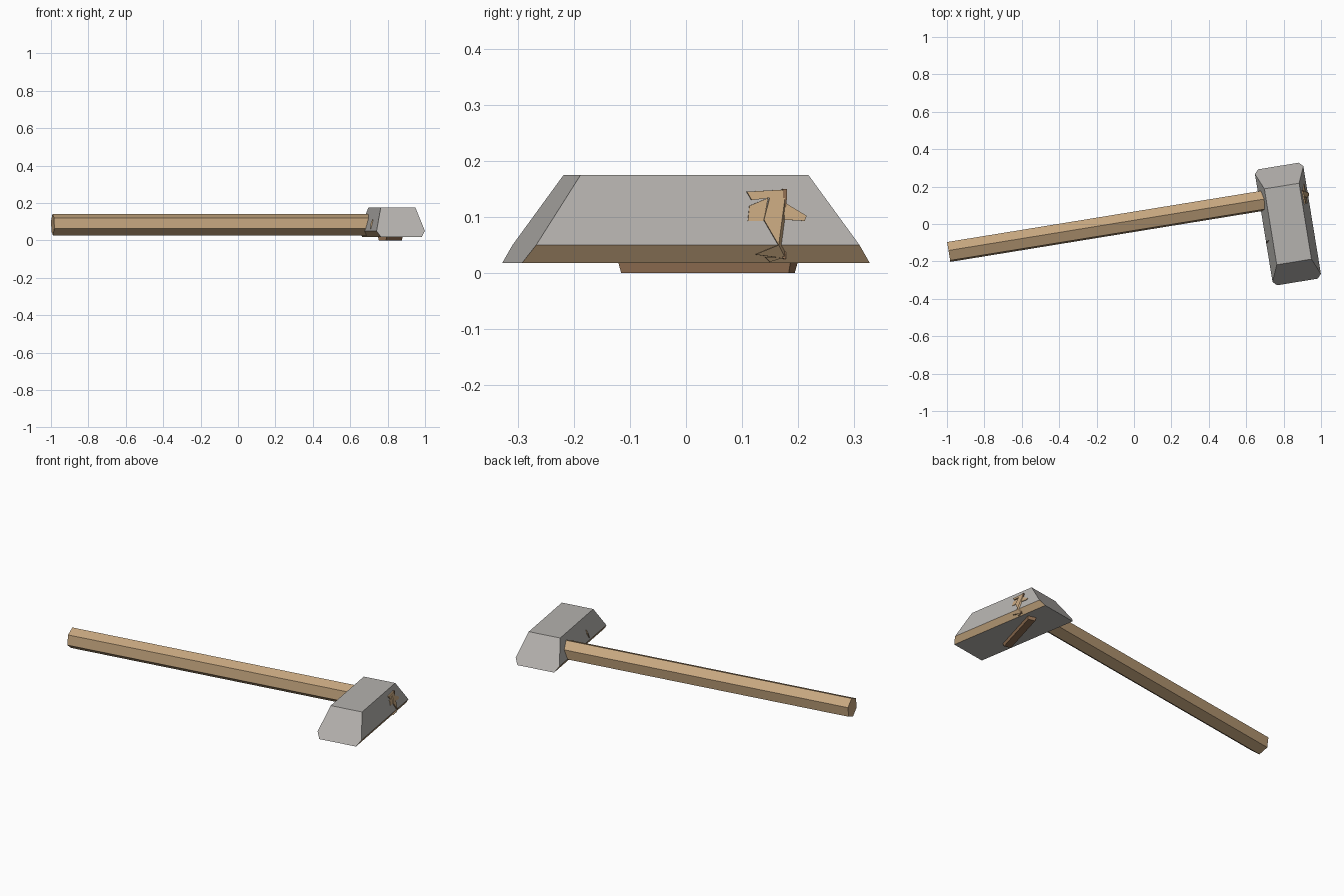
import bpy, bmesh, math
from mathutils import Matrix, Vector

cube = bpy.data.objects.get("Cube")
if cube:
    bpy.data.objects.remove(cube, do_unlink=True)


def material(name, rgb):
    m = bpy.data.materials.new(name)
    m.use_nodes = True
    m.diffuse_color = (*rgb, 1)
    m.node_tree.nodes["Principled BSDF"].inputs["Base Color"].default_value = (*rgb, 1)
    return m


STONE = material("stone grey", (0.46, 0.445, 0.425))
WOOD = material("tan wood", (0.56, 0.38, 0.21))
DARK = material("brown wood", (0.30, 0.17, 0.09))

# Tool frame: local x runs along the handle, local y along the head
FRAME = Matrix.Translation((0.823, 0, 0)) @ Matrix.Rotation(math.radians(9.25), 4, 'Z')


def loft(name, start, end, mats, rule=None):
    """Solid between two matching outlines, placed in the tool frame."""
    bm = bmesh.new()
    a = [bm.verts.new(p) for p in start]
    b = [bm.verts.new(p) for p in end]
    n = len(a)
    caps = [bm.faces.new(a), bm.faces.new(b[::-1])]
    for i in range(n):
        j = (i + 1) % n
        bm.faces.new((a[j], a[i], b[i], b[j]))
    bmesh.ops.recalc_face_normals(bm, faces=bm.faces)
    if rule:
        for f in bm.faces:
            f.material_index = rule(f)
    if n > 6:
        bmesh.ops.triangulate(bm, faces=caps)
    mesh = bpy.data.meshes.new(name)
    bm.to_mesh(mesh)
    bm.free()
    ob = bpy.data.objects.new(name, mesh)
    for m in mats:
        mesh.materials.append(m)
    bpy.context.collection.objects.link(ob)
    ob.matrix_world = FRAME
    return ob


# Head: six-sided bar with slanted ends, wooden band on the lower side faces
section = [(-0.094, 0.175), (0.094, 0.175), (0.131, 0.05),
           (0.11, 0.018), (-0.11, 0.018), (-0.131, 0.05)]


def end_reach(z):
    return 0.314 - 0.69 * (z - 0.018)


def is_band(f):
    c = f.calc_center_median()
    return int(abs(c.x) > 0.1 and c.z < 0.05)


loft("hammer_head",
     [(x, -end_reach(z), z) for x, z in section],
     [(x, end_reach(z), z) for x, z in section],
     [STONE, WOOD], is_band)

# Handle: hexagonal shaft, off centre along the head
HANDLE_Y, HANDLE_Z, RADIUS = 0.144, 0.084, 0.058
ring = []
for k in range(6):
    t = math.radians(82 + 60 * k)
    ring.append((HANDLE_Y + RADIUS * math.cos(t), HANDLE_Z + RADIUS * math.sin(t)))
loft("handle", [(-1.814, y, z) for y, z in ring], [(0.06, y, z) for y, z in ring], [WOOD])


# Splintered handle end, breaking through the far side of the head
def side_x(z):
    return 0.131 - (0.3 * (z - 0.05) if z > 0.05 else 0.66 * (0.05 - z))


def splinter(name, outline, height, mat):
    pts = [((y - 0.019) / 0.987, z) for y, z in outline]
    loft(name, [(side_x(z) - 0.02, y, z) for y, z in pts],
         [(side_x(z) + height, y, z) for y, z in pts], [mat])


splinter("splinter_stem",
         [(0.11, 0.145), (0.18, 0.149), (0.177, 0.026), (0.122, 0.033),
          (0.162, 0.05), (0.138, 0.095), (0.15, 0.134), (0.118, 0.13)], 0.007, WOOD)
splinter("splinter_left", [(0.114, 0.12), (0.148, 0.134), (0.138, 0.093), (0.11, 0.093)],
         0.003, WOOD)
splinter("splinter_right", [(0.175, 0.127), (0.215, 0.102), (0.211, 0.093), (0.175, 0.095)],
         0.004, WOOD)
splinter("splinter_edge", [(0.174, 0.15), (0.181, 0.15), (0.177, 0.025), (0.171, 0.026)],
         0.010, DARK)
splinter("splinter_foot", [(0.14, 0.029), (0.172, 0.027), (0.15, 0.02)], 0.006, WOOD)

# Small chip on the handle side of the head
loft("side_chip",
     [(-0.10, -0.085, 0.06), (-0.10, -0.06, 0.09), (-0.10, -0.07, 0.112)],
     [(-0.131, -0.085, 0.06), (-0.127, -0.075, 0.09), (-0.118, -0.07, 0.112)], [WOOD])


# Wedge set diagonally under the head
def wedge_ring(half_len, half_wid, z):
    turn = Matrix.Translation((-0.002, 0.04, z)) @ Matrix.Rotation(math.radians(-25), 4, 'Z')
    corners = ((-1, -1), (1, -1), (1, 1), (-1, 1))
    return [turn @ Vector((i * half_wid, j * half_len, 0)) for i, j in corners]


loft("under_wedge", wedge_ring(0.162, 0.026, 0.03), wedge_ring(0.155, 0.02, 0), [DARK])
